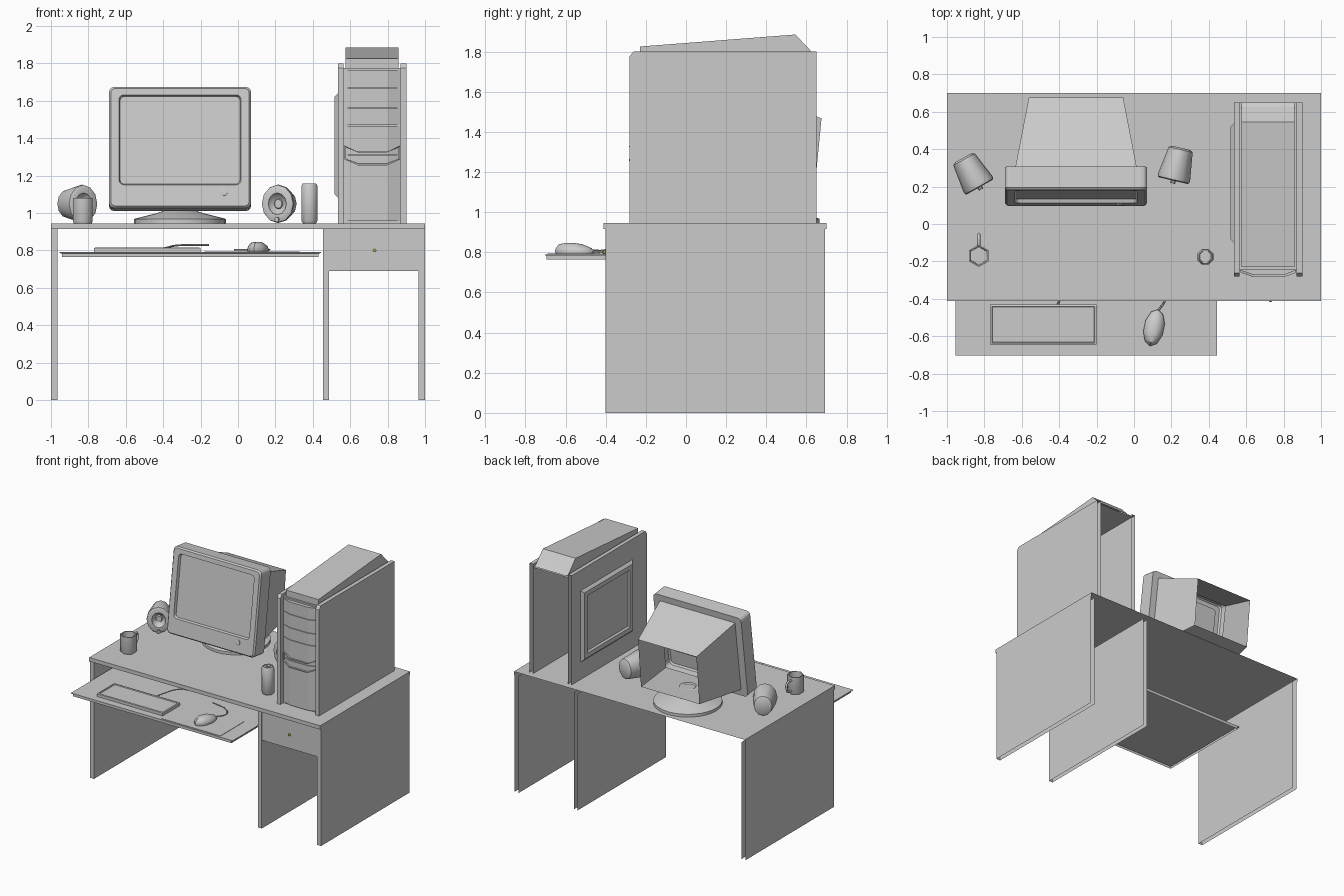
import bpy, bmesh, math
from mathutils import Matrix, Vector

if "Cube" in bpy.data.objects:
    bpy.data.objects.remove(bpy.data.objects["Cube"])


def finish(name, bm, smooth=0, color=None):
    me = bpy.data.meshes.new(name)
    bm.to_mesh(me)
    bm.free()
    ob = bpy.data.objects.new(name, me)
    bpy.context.collection.objects.link(ob)
    if smooth:
        bpy.ops.object.select_all(action='DESELECT')
        ob.select_set(True)
        bpy.context.view_layer.objects.active = ob
        bpy.ops.object.shade_smooth_by_angle(angle=math.radians(smooth))
    if color:
        mat = bpy.data.materials.new(name)
        mat.diffuse_color = color
        mat.use_nodes = True
        mat.node_tree.nodes["Principled BSDF"].inputs["Base Color"].default_value = mat.diffuse_color
        me.materials.append(mat)
    return ob


def box(name, x0, x1, y0, y1, z0, z1, open_sides=()):
    """Box shell; open_sides lists sides to leave out, such as '+y'."""
    bm = bmesh.new()
    bmesh.ops.create_cube(bm, size=1)
    gone = []
    for side in open_sides:
        axis, sign = 'xyz'.index(side[1]), (1 if side[0] == '+' else -1)
        gone += [f for f in bm.faces if f.normal[axis] * sign > 0.9]
    bmesh.ops.delete(bm, geom=gone, context='FACES')
    size = Vector((x1 - x0, y1 - y0, z1 - z0))
    mid = Vector((x0 + x1, y0 + y1, z0 + z1)) / 2
    for v in bm.verts:
        v.co = mid + v.co * size
    return finish(name, bm)


def loft(name, rings, start=True, end=True, smooth=0, color=None, mat=None):
    """Skin a list of equally sized closed rings, with optional end caps."""
    bm = bmesh.new()
    vs = [[bm.verts.new(p) for p in r] for r in rings]
    n = len(rings[0])
    for a, b in zip(vs, vs[1:]):
        for i in range(n):
            j = (i + 1) % n
            bm.faces.new((a[i], a[j], b[j], b[i]))
    if start:
        bm.faces.new(vs[0][::-1])
    if end:
        bm.faces.new(vs[-1])
    bmesh.ops.recalc_face_normals(bm, faces=bm.faces)
    if mat:
        bm.transform(mat)
    return finish(name, bm, smooth, color)


def lathe(name, profile, n, pos=(0, 0, 0), phase=0, **kw):
    rings = [[(pos[0] + r * math.cos(phase + math.tau * i / n),
               pos[1] + r * math.sin(phase + math.tau * i / n), pos[2] + z)
              for i in range(n)] for r, z in profile]
    return loft(name, rings, **kw)


def tube(name, pts, r):
    cu = bpy.data.curves.new(name, 'CURVE')
    cu.dimensions = '3D'
    cu.bevel_depth, cu.bevel_resolution, cu.resolution_u = r, 0, 4
    sp = cu.splines.new('BEZIER')
    sp.bezier_points.add(len(pts) - 1)
    for bp, p in zip(sp.bezier_points, pts):
        bp.co = p
        bp.handle_left_type = bp.handle_right_type = 'AUTO'
    ob = bpy.data.objects.new(name, cu)
    bpy.context.collection.objects.link(ob)
    bpy.ops.object.select_all(action='DESELECT')
    ob.select_set(True)
    bpy.context.view_layer.objects.active = ob
    bpy.ops.object.convert(target='MESH')


TOP = 0.945

# Desk: shells open at back and underside
box("desk_top", -1, 1, -0.412, 0.70, 0.915, TOP, ('+y', '-z'))
for name, x0, x1 in (("left_leg", -1, -0.965), ("middle_leg", 0.455, 0.487), ("right_leg", 0.965, 1)):
    box(name, x0, x1, -0.402, 0.692, 0, 0.915, ('+y', '-z', '+z'))
box("drawer_front", 0.487, 0.965, -0.40, -0.385, 0.69, 0.915, ('+y', '+z'))
lathe("drawer_knob", [(0.004, 0), (0.01, 0.006), (0.01, 0.012), (0.004, 0.016)], 8, smooth=50,
      color=(0.5, 0.5, 0.05, 1),
      mat=Matrix.Translation((0.73, -0.40, 0.80)) @ Matrix.Rotation(math.pi / 2, 4, 'X'))

# Sliding tray with keyboard and mouse
tray = [(-0.94, 0.43, -0.695, 0.765), (-0.94, 0.43, -0.695, 0.784),
        (-0.955, 0.445, -0.702, 0.785), (-0.955, 0.445, -0.702, 0.79)]
loft("keyboard_tray", [[(a, y, z), (b, y, z), (b, 0.08, z), (a, 0.08, z)] for a, b, y, z in tray], start=False)
box("mouse_pad", -0.18, 0.33, -0.69, -0.40, 0.79, 0.793, ('-z',))
kb = [(0, 0.79), (0, 0.812), (0.01, 0.815), (0.013, 0.808)]
loft("keyboard", [[(-0.77 + d, -0.645 + d, z), (-0.20 - d, -0.645 + d, z),
                   (-0.20 - d, -0.43 - d, z), (-0.77 + d, -0.43 - d, z)] for d, z in kb], start=False)
mouse = []
for s, z, shift in ((0.95, 0.792, 0), (1, 0.805, 0), (0.92, 0.82, -0.004), (0.6, 0.84, -0.02), (0.25, 0.846, -0.025)):
    mouse.append([(0.055 * s * math.cos(a), 0.1 * s * math.sin(a) + shift, z)
                  for a in (math.tau * (i + 0.5) / 10 for i in range(10))])
loft("mouse", mouse, smooth=40,
     mat=Matrix.Translation((0.107, -0.555, 0)) @ Matrix.Rotation(math.radians(-12), 4, 'Z'))
tube("mouse_cable", [(0.125, -0.47, 0.803), (0.168, -0.39, 0.803), (0.12, -0.32, 0.803), (-0.02, -0.28, 0.803)], 0.005)
tube("keyboard_cable", [(-0.41, -0.435, 0.806), (-0.38, -0.37, 0.815), (-0.32, -0.28, 0.827), (-0.155, -0.24, 0.828)], 0.005)

# Monitor: built upright, then leaned back (depth = y, height = z)
def rrect(hx, z0, z1, y, r, n=3):
    pts = []
    for k, (cx, cz) in enumerate(((hx - r, z1 - r), (r - hx, z1 - r), (r - hx, z0 + r), (hx - r, z0 + r))):
        for i in range(n + 1):
            a = math.pi / 2 * (k + i / n)
            pts.append((cx + r * math.cos(a), y, cz + r * math.sin(a)))
    return pts


lean = Matrix.Translation((-0.31, 0.095, 1.027)) @ Matrix.Rotation(math.radians(-7.8), 4, 'X')
loft("monitor_bezel", [rrect(0.325, 0.05, 0.605, 0.125, 0.01), rrect(0.38, 0, 0.655, 0.125, 0.03),
                       rrect(0.38, 0, 0.655, 0.012, 0.03), rrect(0.37, 0.01, 0.645, 0, 0.025),
                       rrect(0.327, 0.125, 0.61, 0, 0.025), rrect(0.32, 0.132, 0.603, 0.02, 0.02)],
     start=False, mat=lean)
housing = []
for hx, bottom, top in ((0.325, (0.125, 0.05), (0.125, 0.605)), (0.2525, (0.53, 0.13), (0.515, 0.515))):
    housing.append([(-hx, *bottom), (hx, *bottom), (hx, *top), (-hx, *top)])
loft("monitor_rear_housing", housing, start=False, end=False, mat=lean)
lathe("power_button", [(0.02, 0), (0.02, 0.006), (0.014, 0.008)], 12,
      mat=lean @ Matrix.Translation((0.235, 0, 0.085)) @ Matrix.Rotation(math.pi / 2, 4, 'X'))
lathe("monitor_stand", [(0.245, 0), (0.245, 0.022), (0.235, 0.026), (0.12, 0.055), (0.09, 0.065),
                        (0.085, 0.125), (0.06, 0.13), (0.045, 0.12)], 32, (-0.31, 0.42, TOP), smooth=30, start=False)

# Speakers: drum shapes turned towards the user
for name, fx, fy, ax, ay in (("left_speaker", -0.825, 0.197, -0.49, 0.87), ("right_speaker", 0.21, 0.232, 0.23, 0.97)):
    axis = Vector((ax, ay, 0)).normalized()
    m = Matrix((axis.cross((0, 0, 1)), Vector((0, 0, 1)) * 1.17, axis)).transposed().to_4x4()
    m = Matrix.Translation((fx, fy, 1.049)) @ m
    lathe(name, [(0.05, 0.18), (0.066, 0.17), (0.088, 0.02), (0.086, 0.005), (0.078, 0),
                 (0.05, 0), (0.044, 0.015), (0.024, 0.03), (0.02, 0.02)], 12, smooth=35, mat=m)
    lathe(name + "_knob", [(0.012, 0.01), (0.012, -0.015)], 8,
          mat=m @ Matrix.Translation((0, -0.072, 0)))

# Mug and drink can
lathe("mug", [(0.056, 0), (0.06, 0.01), (0.06, 0.135), (0.052, 0.135), (0.048, 0.015)], 6,
      (-0.83, -0.17, TOP), math.pi / 2, smooth=65)
tube("mug_handle", [(-0.83, -0.115, 1.055), (-0.83, -0.065, 1.05), (-0.83, -0.056, 1.01),
                    (-0.83, -0.075, 0.98), (-0.83, -0.115, 0.972)], 0.009)
lathe("drink_can", [(0.038, 0), (0.046, 0.012), (0.046, 0.2), (0.038, 0.213), (0.034, 0.213), (0.032, 0.206)], 8,
      (0.382, -0.175, TOP), math.pi / 8, smooth=50)
box("can_tab", 0.372, 0.392, -0.185, -0.15, 1.151, 1.158)

# Computer tower side panels, chamfered at the front top corner
side = [(-0.282, TOP), (-0.282, 1.775), (-0.262, 1.80), (0.65, 1.80), (0.65, TOP)]
for name, x0, x1 in (("tower_left_panel", 0.535, 0.565), ("tower_right_panel", 0.868, 0.90)):
    bm = bmesh.new()
    a, b = ([bm.verts.new((x, y, z)) for y, z in side] for x in (x0, x1))
    for i in range(3):
        bm.faces.new((a[i], a[i + 1], b[i + 1], b[i]))
    bm.faces.new(a)
    bm.faces.new(b)
    bmesh.ops.recalc_face_normals(bm, faces=bm.faces)
    finish(name, bm)

# Raised window frame on the left panel
frame = [(0.535, 0), (0.515, 0.02), (0.515, 0.055), (0.528, 0.065)]
loft("side_window", [[(x, -0.10 + d, 1.08 + d), (x, 0.54 - d, 1.08 + d),
                      (x, 0.54 - d, 1.64 - d), (x, -0.10 + d, 1.64 - d)] for x, d in frame], start=False)

# Sloped tower cover
cover = [(-0.23, 1.775), (-0.23, 1.825), (0.545, 1.885), (0.625, 1.80), (0.65, 1.785)]
bm = bmesh.new()
a, b = ([bm.verts.new((x, y, z)) for y, z in cover] for x in (0.575, 0.858))
for i in range(4):
    bm.faces.new((a[i], b[i], b[i + 1], a[i + 1]))
bm.faces.new(a)
bm.faces.new(b)
bmesh.ops.recalc_face_normals(bm, faces=bm.faces)
finish("tower_cover", bm)
box("tower_inner_top", 0.565, 0.868, -0.245, 0.65, 1.765, 1.776, ('+y', '-z'))

# Bulging front with drive bays
arc = [(0.57, -0.235), (0.57, -0.248), (0.64, -0.272), (0.80, -0.272), (0.866, -0.248), (0.866, -0.235)]
box("tower_front_back_plate", 0.565, 0.868, -0.245, -0.23, TOP, 1.775, ('-z',))
cuts = [0.957, 1.31, 1.47, 1.565, 1.67, 1.768]
for i, (z0, z1) in enumerate(zip(cuts, cuts[1:])):
    loft("drive_bay_%d" % i if i else "tower_lower_front",
         [[(x, y, z) for x, y in arc] for z in (z0, z1 - 0.004)])

# Curved grip band across the front
band = [(0.57, 1.36), (0.64, 1.328), (0.80, 1.328), (0.866, 1.36), (0.866, 1.285), (0.80, 1.255), (0.64, 1.255), (0.57, 1.285)]
depth = [-0.248, -0.272, -0.272, -0.248] * 2
rings = []
for out, s in ((0.005, 1), (-0.012, 1), (-0.012, 0.85), (-0.004, 0.82)):
    rings.append([(0.718 + (x - 0.718) * (1 - (1 - s) * 0.3), y + out, 1.305 + (z - 1.305) * s)
                  for (x, z), y in zip(band, depth)])
loft("front_grip_band", rings, start=False, end=False)
